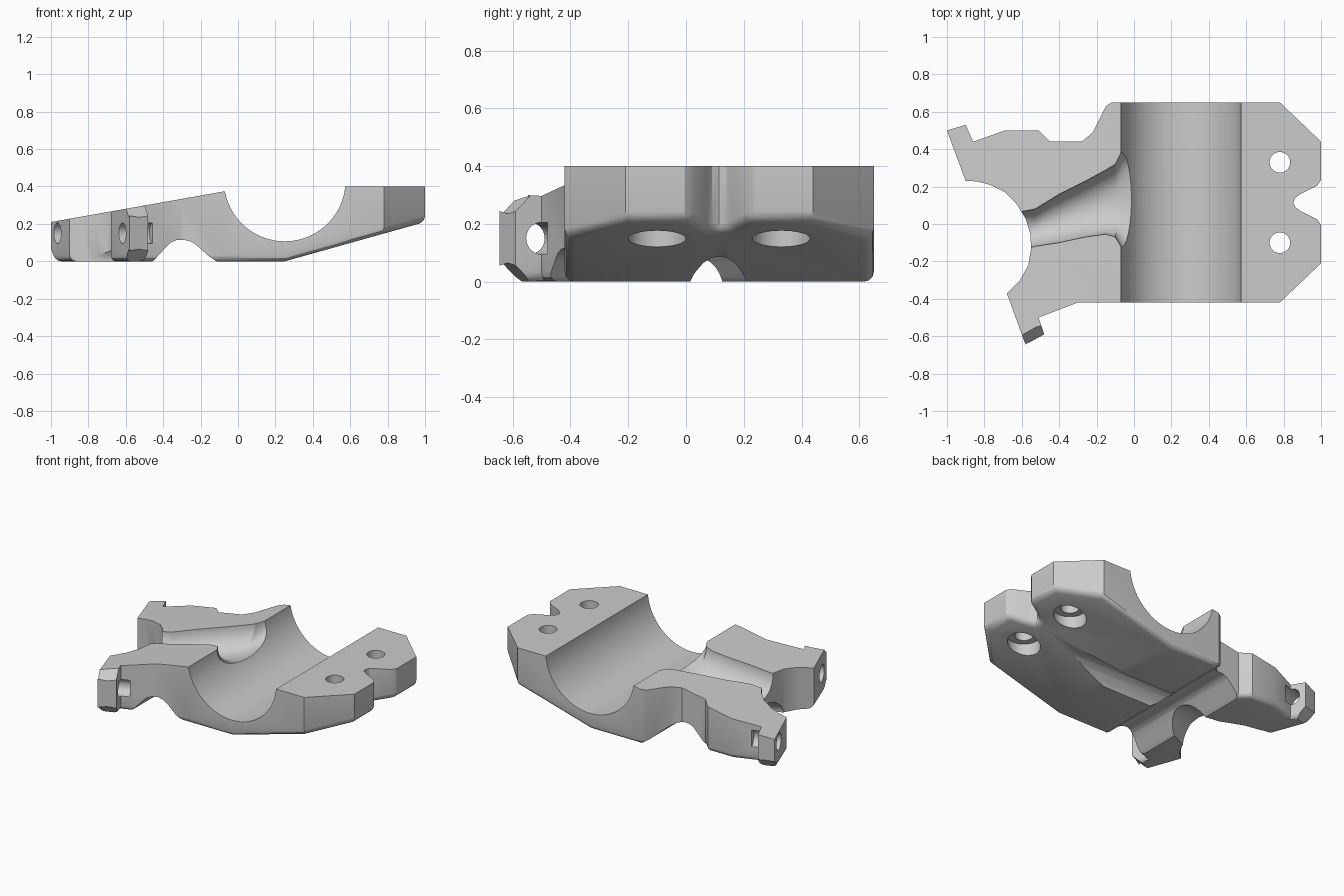
import bpy, bmesh, math
from mathutils import Vector

if "Cube" in bpy.data.objects:
    bpy.data.objects.remove(bpy.data.objects["Cube"])


def to_object(bm, name):
    bmesh.ops.recalc_face_normals(bm, faces=bm.faces[:])
    me = bpy.data.meshes.new(name)
    bm.to_mesh(me)
    bm.free()
    ob = bpy.data.objects.new(name, me)
    bpy.context.collection.objects.link(ob)
    return ob


def loft(rings, name="cutter"):
    """Closed solid through rings of equal point count, all triangles on the sides."""
    bm = bmesh.new()
    vs = [[bm.verts.new(p) for p in r] for r in rings]
    n = len(rings[0])
    for a, b in zip(vs, vs[1:]):
        for i in range(n):
            j = (i + 1) % n
            bm.faces.new((a[i], a[j], b[j]))
            bm.faces.new((a[i], b[j], b[i]))
    bm.faces.new(vs[0])
    bm.faces.new(vs[-1][::-1])
    return to_object(bm, name)


def cut(target, cutter):
    cutter.hide_render = True
    m = target.modifiers.new("cut", 'BOOLEAN')
    m.operation = 'DIFFERENCE'
    m.solver = 'EXACT'
    m.object = cutter
    bpy.context.view_layer.objects.active = target
    bpy.ops.object.modifier_apply(modifier=m.name)
    bpy.data.objects.remove(cutter)


def cylinder(a, b, r, n=32):
    a, b = Vector(a), Vector(b)
    q = (b - a).to_track_quat('Z', 'Y')
    ring = [q @ Vector((r * math.cos(math.tau * i / n), r * math.sin(math.tau * i / n), 0))
            for i in range(n)]
    return loft([[a + p for p in ring], [b + p for p in ring]])


def ellipse_x(x, y0, y1, zc, h, n=32):
    """Ellipse ring in the plane of constant x."""
    return [(x, (y0 + y1) / 2 + (y1 - y0) / 2 * math.cos(math.tau * (i + .5) / n),
             zc + h * math.sin(math.tau * (i + .5) / n)) for i in range(n)]


def slope_z(x):
    return .21 + (x + 1) * .177


# Clamp body: top outline, with the vertical pipe seat on the left
outline = [(-1, .50), (-.90, .53), (-.86, .44), (-.69, .50), (-.51, .50), (-.45, .44),
           (-.28, .44), (-.22, .49), (-.15, .63), (-.12, .65), (.78, .65), (1, .44),
           (1, .235), (.98, .205), (.89, .16), (.862, .14), (.852, .115), (.862, .09),
           (.89, .07), (.98, .025), (1, -.005),
           (1, -.21), (.78, -.42), (-.30, -.42), (-.51, -.50), (-.48, -.59), (-.58, -.645),
           (-.68, -.37), (-.61, -.30), (-.565, -.22), (-.55, -.13), (-.555, -.05), (-.58, .03),
           (-.63, .11), (-.69, .17), (-.77, .21), (-.84, .228), (-.90, .23)]
bm = bmesh.new()
low = [bm.verts.new((x, y, 0)) for x, y in outline]
high = [bm.verts.new((x, y, 1)) for x, y in outline]
for i in range(len(low)):
    j = (i + 1) % len(low)
    bm.faces.new((low[i], low[j], high[j], high[i]))
bm.faces.new(low)
bm.faces.new(high)
bmesh.ops.recalc_face_normals(bm, faces=bm.faces[:])

# Soft lower rim, except around the pipe seat
rim = []
for e in bm.edges:
    if all(v.co.z < .5 for v in e.verts):
        mid = (e.verts[0].co + e.verts[1].co) / 2
        if (mid - Vector((-.79, -.07, 0))).length > .33:
            rim.append(e)
bmesh.ops.bevel(bm, geom=rim, offset=.033, segments=3, profile=.5,
                affect='EDGES', clamp_overlap=False)

# Sloping top on the left, rising underside on the right
for x in (-.07, .25):
    bmesh.ops.bisect_plane(bm, geom=bm.verts[:] + bm.edges[:] + bm.faces[:],
                           plane_co=(x, 0, 0), plane_no=(1, 0, 0))
for v in bm.verts:
    if v.co.z < .5:
        v.co.z += max(0, (v.co.x - .25) * .28)
    else:
        v.co.z = slope_z(v.co.x) if v.co.x < -.06 else .4
bmesh.ops.triangulate(bm, faces=bm.faces[:])
body = to_object(bm, "clamp_body")

# Main pipe seat
cut(body, cylinder((.25, -1, .432), (.25, 1, .432), .325, 96))

# Flared side channel between the two pipe seats: x, y range, floor height
channel = [(-.75, -.19, .04, .16), (-.53, -.12, .08, .165), (-.40, -.10, .16, .175),
           (-.26, -.07, .23, .19), (-.15, -.055, .29, .205), (-.10, -.07, .32, .215),
           (-.07, -.12, .38, .225), (-.02, -.18, .44, .24), (.1, -.2, .46, .25)]
cut(body, loft([ellipse_x(x, y0, y1, slope_z(x) + .001, slope_z(x) - f)
                for x, y0, y1, f in channel]))

# Underside strap groove across the body
arch = [(-.50, -.1), (-.47, -.01), (-.445, .01), (-.39, .07), (-.36, .1), (-.33, .113), (-.29, .115),
        (-.25, .105), (-.22, .085), (-.16, .03), (-.13, .01), (-.10, -.01), (-.08, -.1)]
cut(body, loft([[(x, y, z) for x, z in arch] for y in (-1, 1)]))

# Flared hollow under the web between the arms
hollow = [(-.97, -.27, .25, .11), (-.7, -.26, .2, .118), (-.55, -.21, .14, .118),
          (-.42, -.15, .12, .112), (-.3, -.1, .1, .09)]
cut(body, loft([ellipse_x(x, y0, y1, -.003, h) for x, y0, y1, h in hollow]))

# Underside groove along the body
arch = [(.01, -.1), (.013, -.003), (.03, .03), (.06, .065), (.09, .083), (.115, .087),
        (.14, .083), (.17, .065), (.195, .03), (.212, -.003), (.215, -.1)]
cut(body, loft([[(x, y, z) for y, z in arch] for x in (-.35, .93)]))

# Vertical bolt holes with recesses underneath
for y in (.33, -.10):
    cut(body, cylinder((.78, y, -.2), (.78, y, .6), .055))
    cut(body, cylinder((.78, y, -.2), (.78, y, .205), .1))

# Ear bolt holes and chamfered ear tips
d = Vector((.938, .346, 0))
out = Vector((.346, -.938, 0))
up = Vector((0, 0, 1))


def chamfer(center, c):
    sq = [out * c, up * c, -out * c, -up * c]
    return loft([[center + d * s + p for p in sq] for s in (-.2, .14)])


for x, y in ((-.615, -.54), (-.965, .405)):
    p = Vector((x, y, .15))
    cut(body, cylinder(p - d * .15, p + d * .17, .055))
cut(body, chamfer(Vector((-.53, -.617, .295)), .06))
cut(body, chamfer(Vector((-.53, -.617, 0)), .065))
cut(body, chamfer(Vector((-.95, .515, 0)), .065))

# Shading
bpy.ops.object.select_all(action='DESELECT')
body.select_set(True)
bpy.context.view_layer.objects.active = body
bpy.ops.object.shade_smooth_by_angle(angle=math.radians(30))
